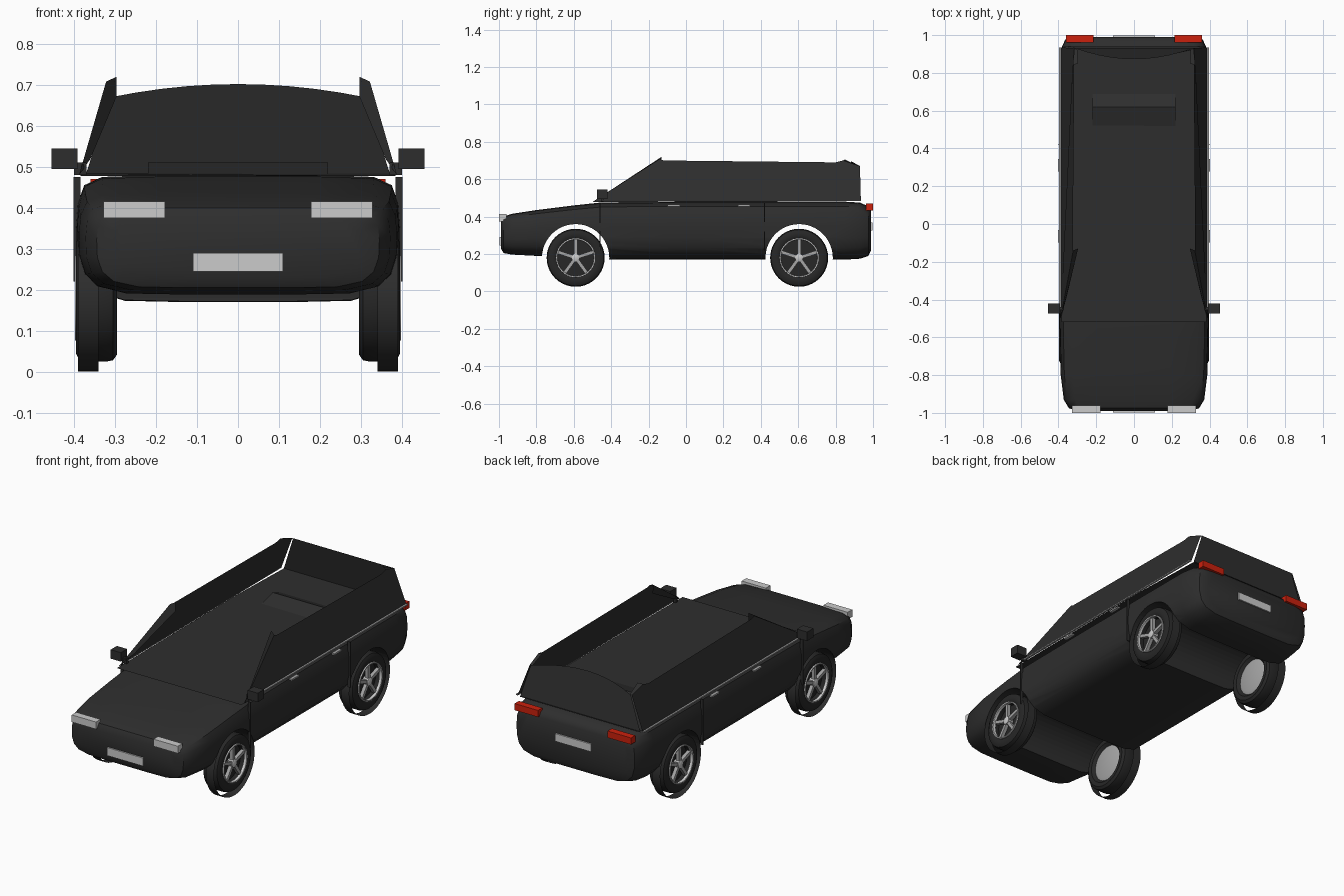
import bpy, bmesh, math
from mathutils import Matrix, Vector

cube = bpy.data.objects.get("Cube")
if cube:
    bpy.data.objects.remove(cube)


def material(name, rgb):
    m = bpy.data.materials.new(name)
    m.use_nodes = True
    m.diffuse_color = (*rgb, 1)
    m.node_tree.nodes["Principled BSDF"].inputs["Base Color"].default_value = (*rgb, 1)
    return m


PAINT = material("black_paint", (.027, .027, .027))
RUBBER = material("tyre_rubber", (.02, .02, .02))
LAMP = material("lamp_grey", (.6, .6, .6))
CHROME = material("chrome_grey", (.38, .38, .38))
RED = material("tail_red", (.6, .015, .004))


def finish(name, bm, mat, smooth=None, recalc=True):
    if recalc:
        bmesh.ops.recalc_face_normals(bm, faces=bm.faces)
    mesh = bpy.data.meshes.new(name)
    bm.to_mesh(mesh)
    bm.free()
    mesh.materials.append(mat)
    ob = bpy.data.objects.new(name, mesh)
    bpy.context.collection.objects.link(ob)
    if smooth:
        bpy.ops.object.select_all(action='DESELECT')
        ob.select_set(True)
        bpy.context.view_layer.objects.active = ob
        bpy.ops.object.shade_smooth_by_angle(angle=math.radians(smooth))
    return ob


def box(name, lo, hi, mat):
    lo, hi = Vector(lo), Vector(hi)
    bm = bmesh.new()
    bmesh.ops.create_cube(bm, size=1, matrix=Matrix.Translation((lo + hi) / 2)
                          @ Matrix.Diagonal((*(hi - lo), 1)))
    return finish(name, bm, mat)


def side_box(name, s, x, y, z, mat):
    """Box given by ranges on the left, mirrored when s is -1."""
    xs = sorted((s * x[0], s * x[1]))
    return box(name, (xs[0], y[0], z[0]), (xs[1], y[1], z[1]), mat)


def panel(name, points, mat, thickness=.006):
    """Thin sheet from one outline."""
    bm = bmesh.new()
    face = bm.faces.new([bm.verts.new(p) for p in points])
    bmesh.ops.solidify(bm, geom=[face], thickness=thickness)
    return finish(name, bm, mat)


def lathe(name, profile, centre, s, mat, segments=40):
    """Turn (x, radius) points about the wheel axle."""
    bm = bmesh.new()
    verts = [bm.verts.new((s * x, centre[0], centre[1] + r)) for x, r in profile]
    edges = [bm.edges.new(pair) for pair in zip(verts, verts[1:])]
    bmesh.ops.spin(bm, geom=verts + edges, cent=(0, *centre), axis=(1, 0, 0),
                   angle=math.tau, steps=segments)
    bmesh.ops.remove_doubles(bm, verts=bm.verts, dist=.0002)
    return finish(name, bm, mat, smooth=35)


# Body shell: rounded sections (y, half width, bottom, top) joined along the car
stations = [(-.99, .30, .23, .375), (-.975, .345, .205, .40), (-.93, .372, .197, .415),
            (-.8, .388, .19, .435), (-.6, .393, .18, .46), (-.45, .395, .172, .476),
            (0, .395, .17, .48), (.5, .395, .17, .48), (.85, .395, .17, .48),
            (.93, .385, .175, .475), (.975, .365, .19, .455), (.99, .33, .22, .43)]
section = [(.5, 1), (.84, .985), (.95, .92), (.99, .78), (1, .6), (.995, .38),
           (.96, .2), (.88, .08), (.7, .01), (.35, 0)]
section += [(-u, v) for u, v in reversed(section)]
bm = bmesh.new()
rings = [[bm.verts.new((u * w, y, lo + v * (hi - lo))) for u, v in section]
         for y, w, lo, hi in stations]
n = len(section)
for a, b in zip(rings, rings[1:]):
    for i in range(n):
        bm.faces.new((a[i], a[(i + 1) % n], b[(i + 1) % n], b[i]))
bm.faces.new(rings[0])
bm.faces.new(rings[-1])
body = finish("body_shell", bm, PAINT, smooth=40)

# Wheel arches cut across the whole body
axles = {"front": -.59, "rear": .605}
AXLE_Z, ARCH = .18, .18
for y in axles.values():
    bm = bmesh.new()
    bmesh.ops.create_cone(bm, cap_ends=True, segments=48, radius1=ARCH, radius2=ARCH, depth=1.2,
                          matrix=Matrix.Translation((0, y, AXLE_Z)) @ Matrix.Rotation(math.pi / 2, 4, 'Y'))
    cutter = finish("arch_cutter", bm, PAINT)
    cutter.hide_render = True
    mod = body.modifiers.new("arch", 'BOOLEAN')
    mod.operation, mod.object, mod.solver = 'DIFFERENCE', cutter, 'EXACT'
    bpy.context.view_layer.objects.active = body
    bpy.ops.object.modifier_apply(modifier=mod.name)
    bpy.data.objects.remove(cutter)

# Flat deck inside the open cabin, with a low wedge
panel("cabin_deck", [(-.385, -.52, .478), (.385, -.52, .478), (.385, .5, .484),
                     (.37, .94, .484), (-.37, .94, .484), (-.385, .5, .484)], PAINT)
bm = bmesh.new()
low = [bm.verts.new((x, y, .483)) for x, y in ((-.22, .52), (.22, .52), (.22, .69), (-.22, .69))]
top = [bm.verts.new((x, .62, .51)) for x in (-.22, .22)]
for f in ((low[0], low[1], top[1], top[0]), (low[2], low[3], top[0], top[1]),
          (low[1], low[2], top[1]), (low[3], low[0], top[0])):
    bm.faces.new(f)
finish("deck_wedge", bm, PAINT)

# Rear cabin panel with an arched top edge
arch = [(.31 - .062 * i, .67 + .032 * (1 - (1 - i / 5) ** 2)) for i in range(11)]
panel("rear_cabin_panel", [(-.372, .935, .48), (.372, .935, .48)]
      + [(x, .93 - (z - .67) * 1.8, z) for x, z in arch], PAINT)

for s, side in ((1, "left"), (-1, "right")):
    # Cabin side wall, leaning inwards, with turned-in corners
    def wall_point(y, z, lean=.29):
        return (s * (.388 - (z - .48) * lean), y, z)
    panel(side + "_cabin_wall", [wall_point(-.5, .478), wall_point(.935, .484), wall_point(.93, .67, .38),
                                 wall_point(.84, .70), wall_point(.8, .69), wall_point(-.12, .70),
                                 wall_point(-.14, .708)], PAINT)
    panel(side + "_front_pillar", [wall_point(-.14, .708), (s * .296, -.13, .72),
                                   (s * .297, -.13, .67), (s * .36, -.40, .52),
                                   wall_point(-.5, .478)], PAINT)
    panel(side + "_rear_corner", [wall_point(.84, .70), (s * .297, .85, .705),
                                  (s * .30, .925, .67), wall_point(.93, .67, .38)], PAINT)
    # Mirrors, trim, handles and door seams
    side_box(side + "_mirror", s, (.392, .455), (-.475, -.42), (.495, .545), PAINT)
    side_box(side + "_mirror_arm", s, (.37, .40), (-.455, -.44), (.48, .51), PAINT)
    side_box(side + "_trim_strip", s, (.386, .396), (-.45, .935), (.483, .49), CHROME)
    for y in (-.065, .31):
        side_box(side + "_door_handle", s, (.385, .402), (y - .033, y + .033), (.455, .464), CHROME)
    for y in (-.46, .42):
        side_box(side + "_door_seam", s, (.385, .402), (y - .002, y + .002), (.22, .475), PAINT)
    # Lamps
    side_box(side + "_headlight", s, (.178, .328), (-1, -.96), (.375, .415), LAMP)
    side_box(side + "_tail_light", s, (.215, .36), (.962, 1), (.433, .47), RED)

    # Wheels
    for end, y in axles.items():
        name, c = f"{side}_{end}_", (y, AXLE_Z)
        lathe(name + "tyre", [(.312, .1), (.297, .115), (.295, .138), (.305, .152), (.32, .155),
                              (.372, .155), (.388, .15), (.396, .135), (.396, .112), (.388, .1),
                              (.36, .098), (.36, 0)], c, s, RUBBER)
        lathe(name + "rim_ring", [(.385, .097), (.398, .098), (.398, .104), (.385, .105)], c, s, LAMP)
        lathe(name + "inner_disc", [(.312, .1), (.306, .085), (.306, 0)], c, s, CHROME)
        lathe(name + "hub", [(.36, .022), (.392, .022), (.396, .014), (.396, 0)], c, s, LAMP, 20)
        lathe(name + "arch_lining", [(.34, ARCH), (.39, ARCH)], c, s, PAINT, 48)
        bm = bmesh.new()
        for i in range(5):
            turn = Matrix.Translation((s * .378, y, AXLE_Z)) @ Matrix.Rotation(math.tau * i / 5, 4, 'X')
            bmesh.ops.create_cube(bm, size=1, matrix=turn @ Matrix.Translation((0, 0, .055))
                                  @ Matrix.Diagonal((.02, .018, .09, 1)))
        finish(name + "spokes", bm, CHROME)

# Number plates, blank
box("front_plate", (-.11, -.998, .245), (.11, -.98, .29), LAMP)
box("rear_plate", (-.11, .98, .325), (.11, .998, .368), LAMP)
